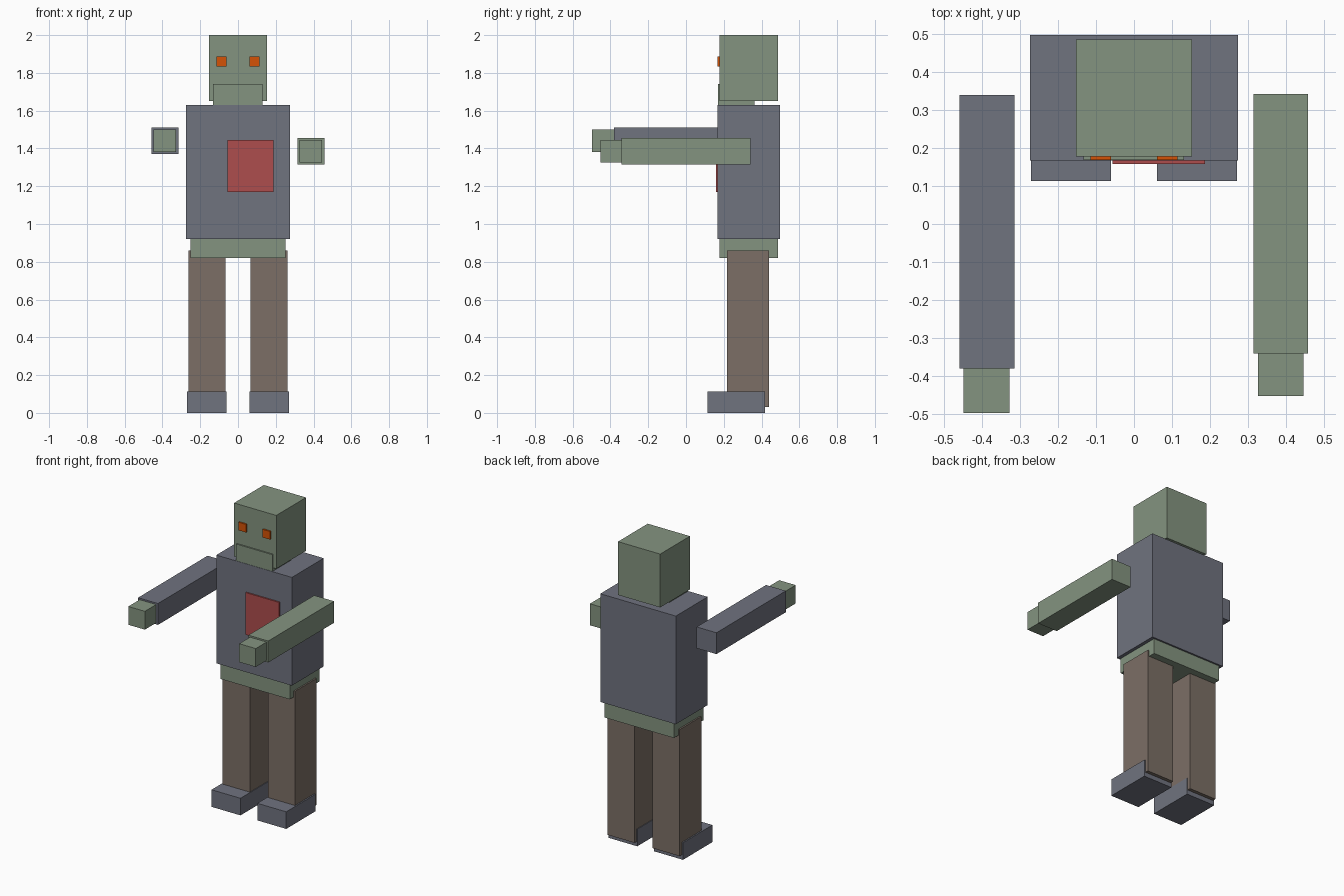
import bpy
from mathutils import Vector

cube = bpy.data.objects.get("Cube")
if cube:
    bpy.data.objects.remove(cube, do_unlink=True)


def linear(v):
    v /= 255
    return v / 12.92 if v <= 0.04045 else ((v + 0.055) / 1.055) ** 2.4


def material(name, *rgb):
    mat = bpy.data.materials.new(name)
    mat.use_nodes = True
    colour = [linear(c) for c in rgb] + [1]
    mat.diffuse_color = colour
    shader = next(n for n in mat.node_tree.nodes if n.type == 'BSDF_PRINCIPLED')
    shader.inputs["Base Color"].default_value = colour
    return mat


slate = material("slate grey", 112, 115, 127)
green = material("dull green", 132, 148, 128)
brown = material("brown", 124, 111, 102)
red = material("red", 173, 77, 77)
orange = material("orange", 213, 82, 6)


def box(name, mat, x, y, z):
    """Box spanning the given (low, high) range on each axis."""
    low, high = (Vector(c) for c in zip(x, y, z))
    bpy.ops.mesh.primitive_cube_add(size=1, location=(low + high) / 2)
    obj = bpy.context.object
    obj.name = name
    obj.scale = high - low
    bpy.ops.object.transform_apply(location=False, rotation=False, scale=True)
    obj.data.materials.append(mat)


def pair(name, mat, x, y, z):
    """Two boxes mirrored across x = 0."""
    box("left_" + name, mat, x, y, z)
    box("right_" + name, mat, (-x[1], -x[0]), y, z)


# Head and jaw
box("head", green, (-0.153, 0.153), (0.178, 0.486), (1.65, 2))
box("jaw", green, (-0.133, 0.131), (0.169, 0.363), (1.6, 1.74))
pair("eye", orange, (0.06, 0.115), (0.168, 0.19), (1.835, 1.888))

# Body
box("torso", slate, (-0.274, 0.274), (0.167, 0.497), (0.92, 1.63))
box("chest_patch", red, (-0.056, 0.187), (0.158, 0.175), (1.17, 1.446))
box("pelvis", green, (-0.252, 0.252), (0.177, 0.486), (0.82, 0.95))

# Legs and feet
pair("leg", brown, (0.065, 0.262), (0.216, 0.44), (0.03, 0.86))
pair("foot", slate, (0.061, 0.271), (0.113, 0.418), (0, 0.112))

# Outstretched arms: sleeved on the right, bare and lower on the left
box("right_arm", slate, (-0.459, -0.315), (-0.38, 0.34), (1.37, 1.51))
box("right_hand", green, (-0.448, -0.328), (-0.497, -0.36), (1.38, 1.5))
box("left_arm", green, (0.314, 0.458), (-0.341, 0.342), (1.315, 1.456))
box("left_hand", green, (0.326, 0.446), (-0.453, -0.32), (1.325, 1.446))
